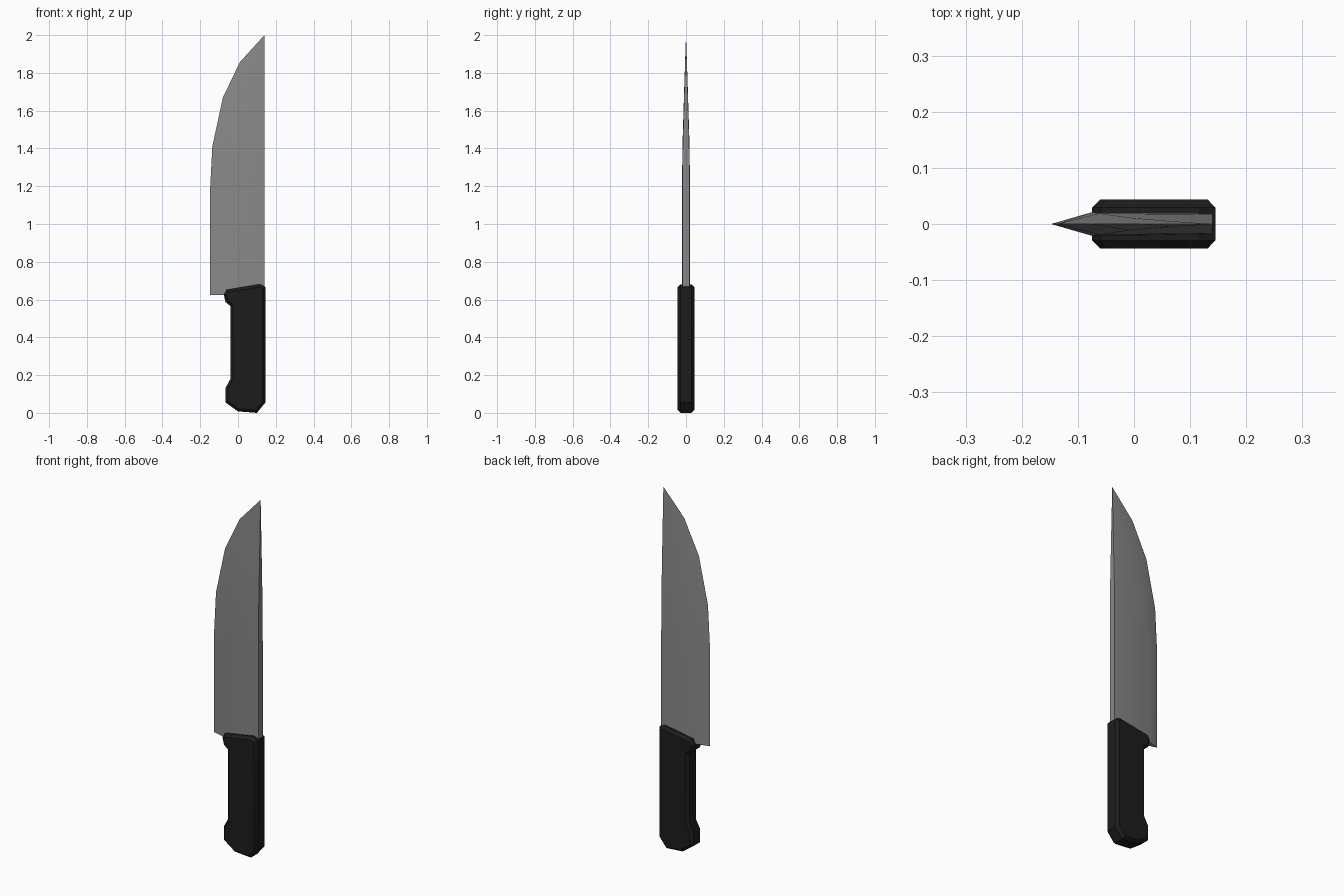
import bpy, bmesh

if "Cube" in bpy.data.objects:
    bpy.data.objects.remove(bpy.data.objects["Cube"])


def make_object(name, bm, color):
    bmesh.ops.recalc_face_normals(bm, faces=bm.faces[:])
    mesh = bpy.data.meshes.new(name)
    bm.to_mesh(mesh)
    bm.free()
    obj = bpy.data.objects.new(name, mesh)
    bpy.context.collection.objects.link(obj)
    mat = bpy.data.materials.new(name + "_material")
    mat.diffuse_color = (*color, 1)
    mat.use_nodes = True
    mat.node_tree.nodes["Principled BSDF"].inputs["Base Color"].default_value = mat.diffuse_color
    mesh.materials.append(mat)
    bpy.ops.object.select_all(action='DESELECT')
    obj.select_set(True)
    bpy.context.view_layer.objects.active = obj
    bpy.ops.object.shade_smooth_by_angle(angle=0.52)
    return obj


# Blade: cross-sections of (height, cutting edge x, bevel x, half thickness)
SPINE = 0.14
sections = [
    (0.625, -0.148, -0.075, 0.021),
    (1.18, -0.148, -0.075, 0.021),
    (1.41, -0.136, -0.062, 0.019),
    (1.67, -0.08, -0.005, 0.011),
    (1.857, 0.01, 0.065, 0.005),
]
bm = bmesh.new()
rings = []
for z, edge, bevel, t in sections:
    pts = [(edge, 0), (bevel, -t), (SPINE, -t * 0.9), (SPINE, t * 0.9), (bevel, t)]
    rings.append([bm.verts.new((x, y, z)) for x, y in pts])
tip = bm.verts.new((SPINE, 0, 2.0))
bm.faces.new(rings[0])
for i in range(5):
    j = (i + 1) % 5
    for low, high in zip(rings, rings[1:]):
        bm.faces.new((low[i], low[j], high[j], high[i]))
    bm.faces.new((rings[-1][i], rings[-1][j], tip))
make_object("blade", bm, (0.25, 0.25, 0.25))

# Handle: side outline extruded, with chamfered faces
outline = [
    (-0.06, 0.652), (0.115, 0.681), (0.145, 0.667), (0.145, 0.055),
    (0.10, 0.0), (0.0, 0.008), (-0.067, 0.056), (-0.067, 0.13),
    (-0.041, 0.178), (-0.041, 0.567), (-0.066, 0.586), (-0.075, 0.625),
]
bm = bmesh.new()
front = bm.faces.new([bm.verts.new((x, -0.029, z)) for x, z in outline])
ext = bmesh.ops.extrude_face_region(bm, geom=[front], use_keep_orig=True)
back = [g for g in ext["geom"] if isinstance(g, bmesh.types.BMFace)][0]
bmesh.ops.translate(bm, verts=back.verts[:], vec=(0, 0.058, 0))
bmesh.ops.recalc_face_normals(bm, faces=bm.faces[:])
for cap in (front, back):
    bmesh.ops.inset_region(bm, faces=[cap], thickness=0.014, use_even_offset=True)
    side = 1 if cap.calc_center_median().y > 0 else -1
    for v in cap.verts:
        v.co.y = side * 0.044
make_object("handle", bm, (0.012, 0.012, 0.012))
